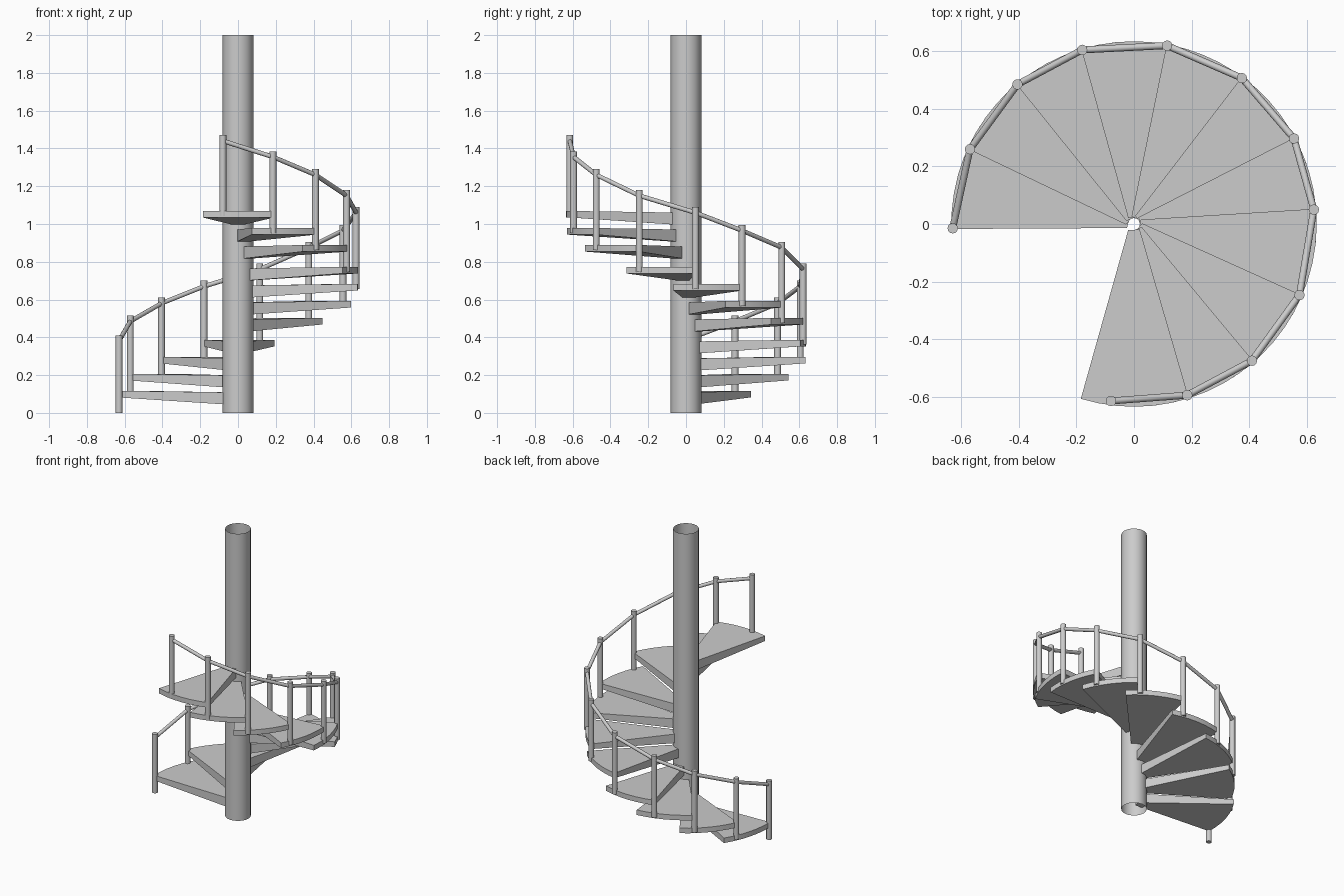
import bpy, bmesh
from math import sin, cos, radians, atan2
from mathutils import Vector

if "Cube" in bpy.data.objects:
    bpy.data.objects.remove(bpy.data.objects["Cube"])

POST_R = 0.018
RAIL_R = 0.012
OUTER_R = 0.635
HALF = radians(17.2)   # half the angle one tread covers

# Plan position and top height of each baluster, bottom to top
posts = [(-0.63, -0.015, 0.41), (-0.57, 0.26, 0.515), (-0.405, 0.485, 0.61),
         (-0.18, 0.605, 0.70), (0.115, 0.62, 0.79), (0.375, 0.507, 0.905),
         (0.556, 0.297, 0.995), (0.625, 0.05, 1.09), (0.575, -0.247, 1.18),
         (0.41, -0.475, 1.29), (0.185, -0.595, 1.385), (-0.08, -0.615, 1.47)]


def make_object(name, bm, smooth=True):
    bmesh.ops.recalc_face_normals(bm, faces=bm.faces)
    me = bpy.data.meshes.new(name)
    bm.to_mesh(me)
    bm.free()
    ob = bpy.data.objects.new(name, me)
    bpy.context.collection.objects.link(ob)
    if smooth:
        bpy.ops.object.select_all(action='DESELECT')
        ob.select_set(True)
        bpy.context.view_layer.objects.active = ob
        bpy.ops.object.shade_smooth_by_angle(angle=radians(35))
    return ob


def rod(name, a, b, radius, sides=12, caps=True):
    a, b = Vector(a), Vector(b)
    bm = bmesh.new()
    bmesh.ops.create_cone(bm, cap_ends=caps, segments=sides, radius1=radius,
                          radius2=radius, depth=(b - a).length)
    turn = (b - a).to_track_quat('Z', 'Y')
    for v in bm.verts:
        v.co = turn @ v.co + (a + b) / 2
    return make_object(name, bm)


def tread(name, mid, top):
    # Wedge that thickens toward the column
    n = 6
    outline = [(0.02, -0.02, -0.009, -0.075)]
    for i in range(n + 1):
        t = -HALF + 2 * HALF * i / n
        outline.append((OUTER_R * cos(t), OUTER_R * sin(t), 0.0, -0.035))
    outline.append((0.02, 0.02, -0.009, -0.075))
    bm = bmesh.new()
    upper, lower = [], []
    c, s = cos(mid), sin(mid)
    for x, y, zt, zb in outline:
        px, py = x * c - y * s, x * s + y * c
        upper.append(bm.verts.new((px, py, top + zt)))
        lower.append(bm.verts.new((px, py, top + zb)))
    bm.faces.new(upper)
    bm.faces.new(lower[::-1])
    for i in range(len(upper)):
        j = (i + 1) % len(upper)
        bm.faces.new((upper[i], lower[i], lower[j], upper[j]))
    return make_object(name, bm)


# Central column, an open tube
rod("central_column", (0, 0, 0), (0, 0, 2), 0.081, sides=20, caps=False)

# Treads: groups of four, with a slightly larger rise between groups
tops = [0.117 + 0.09 * (k % 4) + 0.386 * (k // 4) for k in range(11)]
for k, z in enumerate(tops):
    x, y, _ = posts[k]
    tread(f"tread_{k + 1}", atan2(y, x) - radians(17), z)

# Balusters, each standing on the tread below it
for k, (x, y, z) in enumerate(posts):
    base = tops[k - 1] - 0.026 if k else 0.0
    rod(f"baluster_{k + 1}", (x, y, base), (x, y, z), POST_R)

# Handrail segments between balusters
for k in range(len(posts) - 1):
    drop = Vector((0, 0, 0.03))
    rod(f"handrail_{k + 1}", Vector(posts[k]) - drop, Vector(posts[k + 1]) - drop, RAIL_R)
